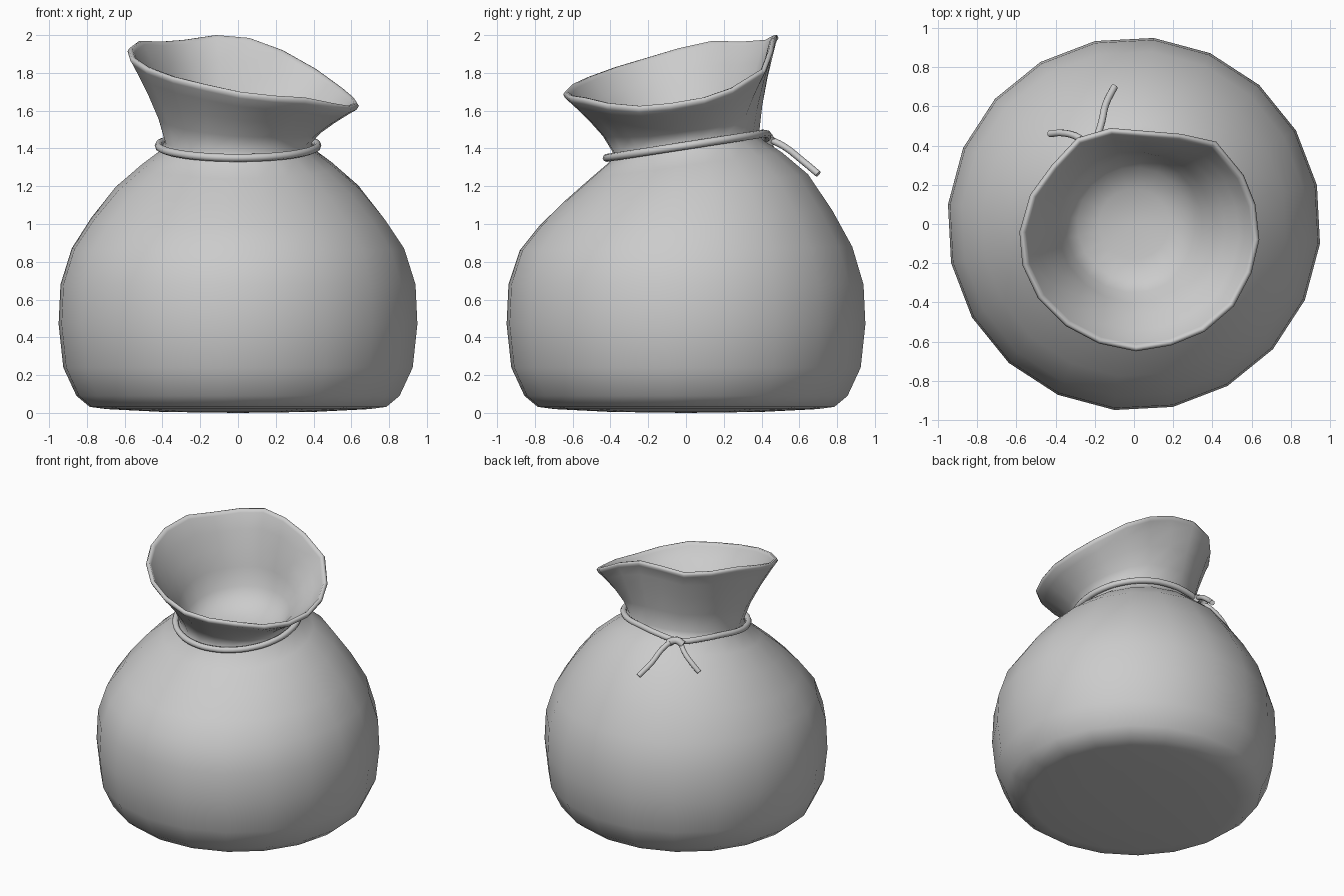
import bpy, bmesh
from math import sin, cos, radians
from mathutils import Vector

if "Cube" in bpy.data.objects:
    bpy.data.objects.remove(bpy.data.objects["Cube"])

N = 20
ANG = [radians(-6 + 360 / N * k) for k in range(N)]

# Uneven mouth rim, counter-clockwise from the right side
RIM = [Vector(p) for p in (
    (.64, -.08, 1.64), (.62, .10, 1.67), (.56, .25, 1.72), (.42, .42, 1.82), (.24, .46, 1.92),
    (.06, .475, 1.985), (-.12, .49, 2.0), (-.29, .44, 1.975), (-.42, .30, 1.965), (-.53, .15, 1.97),
    (-.585, -.04, 1.93), (-.57, -.21, 1.88), (-.49, -.38, 1.83), (-.35, -.52, 1.78), (-.18, -.61, 1.74),
    (.01, -.65, 1.70), (.19, -.62, 1.68), (.36, -.55, 1.67), (.51, -.42, 1.64), (.60, -.25, 1.625))]
RIM_C = Vector((.03, -.08, 0))


def ring(r, z, tilt=0):
    """Round ring, raised toward the back by tilt."""
    return [Vector((r * cos(a), r * sin(a), z + tilt * sin(a))) for a in ANG]


def flare(base, top, t, bend):
    """Ring part of the way from the neck to the rim."""
    out = []
    for b, p in zip(base, top):
        h = t ** bend
        out.append(Vector((b.x + (p.x - b.x) * h, b.y + (p.y - b.y) * h, b.z + (p.z - b.z) * t)))
    return out


def shrink(pts, f, dz):
    return [Vector((RIM_C.x + (p.x - RIM_C.x) * f, RIM_C.y + (p.y - RIM_C.y) * f, p.z + dz)) for p in pts]


# Sack: body rings (radius, height, tilt), flared mouth, folded lip, inner funnel
body = [(.40, .005, 0), (.70, .02, 0), (.79, .032, 0), (.86, .09, 0), (.93, .24, 0), (.955, .47, 0),
        (.945, .68, 0), (.885, .87, .01), (.78, 1.03, .04), (.65, 1.19, .073), (.51, 1.31, .07),
        (.41, 1.385, .06)]
rings = [ring(*b) for b in body]
neck = ring(.39, 1.435, .055)
rings.append(neck)
rings += [flare(neck, shrink(RIM, .98, -.035), t, 1.3) for t in (.3, .6, .85, 1)]
lip = shrink(RIM, .96, 0)
inner_neck = ring(.35, 1.43, .055)
rings += [shrink(RIM, 1.0, -.015), shrink(RIM, .985, 0), lip, shrink(RIM, .94, -.02)]
rings += [flare(inner_neck, shrink(RIM, .93, -.03), t, 1.25) for t in (.8, .55, .28, 0)]
rings += [ring(.29, 1.36, .04), ring(.18, 1.32, .01)]

bm = bmesh.new()
loops = [[bm.verts.new(p) for p in r] for r in rings]
for lo, hi in zip(loops, loops[1:]):
    for i in range(N):
        j = (i + 1) % N
        bm.faces.new((lo[i], lo[j], hi[j], hi[i]))
base_c = bm.verts.new((0, 0, 0))
floor_c = bm.verts.new((0, 0, 1.31))
for i in range(N):
    j = (i + 1) % N
    bm.faces.new((base_c, loops[0][j], loops[0][i]))
    bm.faces.new((floor_c, loops[-1][i], loops[-1][j]))
for f in bm.faces:
    f.smooth = True
mesh = bpy.data.meshes.new("sack")
bm.to_mesh(mesh)
bm.free()
bpy.context.collection.objects.link(bpy.data.objects.new("sack", mesh))


def rope(name, pts, closed=False, radius=.021):
    """Round cord through the given points."""
    cu = bpy.data.curves.new(name, 'CURVE')
    cu.dimensions = '3D'
    cu.bevel_depth = radius
    cu.bevel_resolution = 2
    cu.use_fill_caps = True
    cu.resolution_u = 3
    sp = cu.splines.new('BEZIER')
    sp.bezier_points.add(len(pts) - 1)
    for bp, p in zip(sp.bezier_points, pts):
        bp.co = p
        bp.handle_left_type = bp.handle_right_type = 'AUTO'
    sp.use_cyclic_u = closed
    bpy.context.collection.objects.link(bpy.data.objects.new(name, cu))


# Cord around the neck, dipping at the knot
loop = []
for k in range(18):
    d = 20 * k
    a = radians(d)
    near = max(0, 1 - abs(d - 120) / 35)
    r = .42 + .045 * near
    loop.append((r * cos(a), r * sin(a), 1.415 + .065 * sin(a) - .025 * near))
rope("neck_cord", loop, True)

# Knot and two loose ends
rope("knot", [(-.27, .42, 1.435), (-.225, .43, 1.46), (-.17, .45, 1.435)], radius=.026)
rope("cord_end_right", [(-.19, .44, 1.45), (-.165, .52, 1.41), (-.145, .61, 1.34), (-.10, .70, 1.265)], radius=.018)
rope("cord_end_left", [(-.24, .41, 1.45), (-.30, .45, 1.40), (-.37, .465, 1.345), (-.43, .46, 1.29)], radius=.018)
